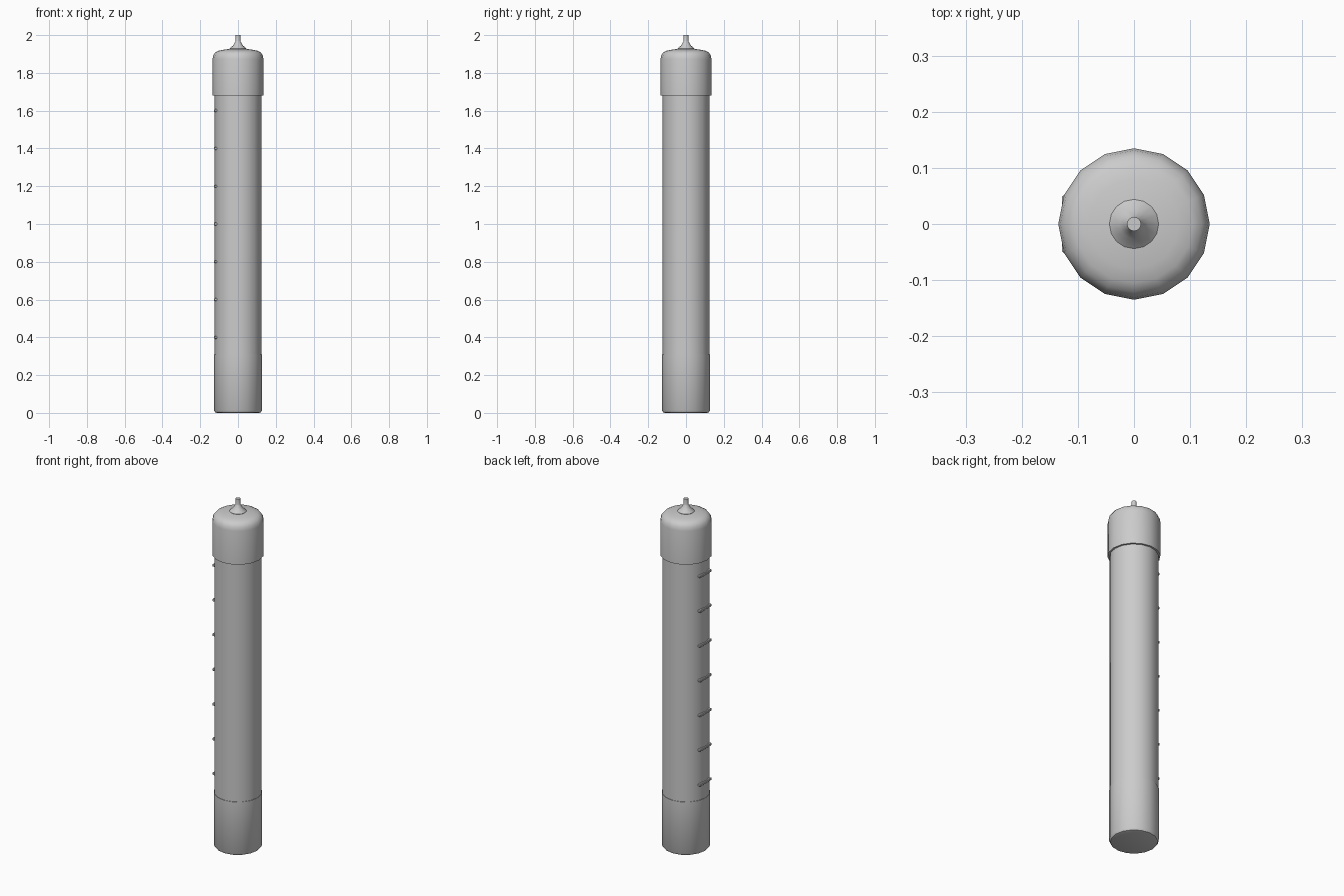
import bpy, bmesh, math

if "Cube" in bpy.data.objects:
    bpy.data.objects.remove(bpy.data.objects["Cube"])


def lathe(name, profile, sides=16, angle=35):
    """Revolve (radius, z) points about z, closing both ends with flat caps."""
    bm = bmesh.new()
    rings = [[bm.verts.new((r * math.cos(2 * math.pi * i / sides),
                            r * math.sin(2 * math.pi * i / sides), z))
              for i in range(sides)] for r, z in profile]
    for low, high in zip(rings, rings[1:]):
        for i in range(sides):
            j = (i + 1) % sides
            bm.faces.new((low[i], low[j], high[j], high[i]))
    bm.faces.new(rings[0][::-1])
    bm.faces.new(rings[-1])
    finish(name, bm, angle)


def finish(name, bm, angle):
    mesh = bpy.data.meshes.new(name)
    bm.to_mesh(mesh)
    bm.free()
    ob = bpy.data.objects.new(name, mesh)
    bpy.context.collection.objects.link(ob)
    bpy.ops.object.select_all(action='DESELECT')
    ob.select_set(True)
    bpy.context.view_layer.objects.active = ob
    bpy.ops.object.shade_smooth_by_angle(angle=math.radians(angle))
    return ob


# Long main body
lathe("body", [(0.1245, 0.02), (0.1245, 1.70)])

# Bottom sleeve with a small chamfer
lathe("bottom_sleeve", [(0.112, 0.0), (0.121, 0.003), (0.127, 0.013), (0.127, 0.31)])

# Rounded top cap that overhangs the body
lathe("top_cap", [(0.135, 1.68), (0.135, 1.873), (0.131, 1.893),
                  (0.121, 1.908), (0.105, 1.917), (0.08, 1.922), (0.04, 1.928)])

# Flared collar and pin on top
lathe("top_pin", [(0.044, 1.925), (0.044, 1.929), (0.026, 1.945),
                  (0.014, 1.965), (0.0125, 1.97), (0.0125, 2.0)])

# Row of short lacing bars down the left side
for k in range(7):
    bm = bmesh.new()
    bmesh.ops.create_cube(bm, size=1.0)
    bmesh.ops.scale(bm, vec=(0.022, 0.104, 0.015), verts=bm.verts)
    bmesh.ops.bevel(bm, geom=bm.edges[:], offset=0.003, segments=1, affect='EDGES')
    bar = finish(f"lacing_bar_{k + 1}", bm, 30)
    bar.location = (-0.117, 0, 0.4 + 0.2 * k)
